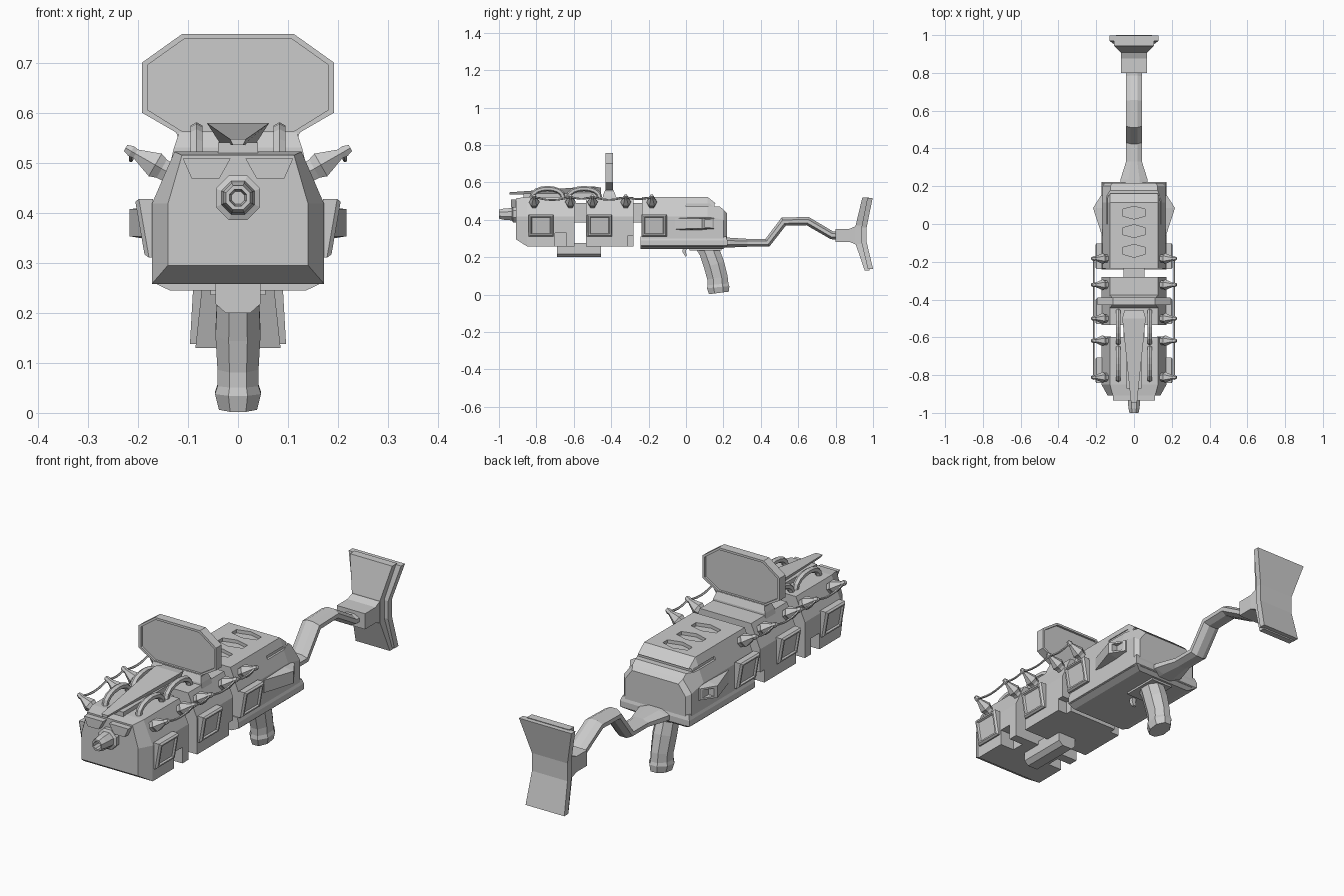
import bpy, math
from mathutils import Vector
import bmesh

if "Cube" in bpy.data.objects:
    bpy.data.objects.remove(bpy.data.objects["Cube"])


def loft(name, rings, mirror=False):
    """Skin a list of equal-length point rings and cap both ends."""
    bm = bmesh.new()
    vs = [[bm.verts.new(p) for p in r] for r in rings]
    n = len(rings[0])
    for a, b in zip(vs, vs[1:]):
        for i in range(n):
            j = (i + 1) % n
            bm.faces.new((a[i], a[j], b[j], b[i]))
    bm.faces.new(vs[0][::-1])
    bm.faces.new(vs[-1])
    bmesh.ops.recalc_face_normals(bm, faces=bm.faces)
    me = bpy.data.meshes.new(name)
    bm.to_mesh(me)
    bm.free()
    ob = bpy.data.objects.new(name, me)
    bpy.context.collection.objects.link(ob)
    if mirror:
        m = ob.modifiers.new("mirror", 'MIRROR')
        m.use_mirror_merge = False
    return ob


def box(name, x, y, z, mirror=False):
    return loft(name, [[(x[0], v, z[0]), (x[1], v, z[0]), (x[1], v, z[1]), (x[0], v, z[1])] for v in y], mirror)


def sym(y, half):
    """Ring in the xz plane from its right half, bottom to top."""
    return [(x, y, z) for x, z in half] + [(-x, y, z) for x, z in reversed(half)]


def sweep(name, path, x=0, sides=8, mirror=False):
    """Faceted tube along (y, z, half_width, half_thickness) points."""
    rings, k = [], math.cos(math.pi / sides)
    for i, (y, z, rx, rn) in enumerate(path):
        p = Vector((y, z))
        a = (p - Vector(path[i - 1][:2])).normalized() if i else None
        b = (Vector(path[i + 1][:2]) - p).normalized() if i + 1 < len(path) else a
        a = a or b
        t = (a + b).normalized()
        s = rn / max(.6, t.dot(a)) / k
        ring = []
        for q in range(sides):
            ang = (2 * q + 1) * math.pi / sides
            o = s * math.sin(ang)
            ring.append((x + rx / k * math.cos(ang), y - t.y * o, z + t.x * o))
        rings.append(ring)
    return loft(name, rings, mirror)


def cut(ob, cutter):
    cutter.hide_render = True
    cutter.hide_viewport = False
    cutter.display_type = 'WIRE'
    m = ob.modifiers.new("cut", 'BOOLEAN')
    m.operation = 'DIFFERENCE'
    m.solver = 'EXACT'
    m.object = cutter


# Body segments
def half(w=.172, b=.258, s=.418, tw=.127, t=.522):
    return [(w, b), (w, s), (tw, t)]


front = loft("front_body", [sym(-.908, half(.14, .295, .418, .112, .515)),
                            sym(-.85, half()), sym(-.597, half())])
cut(front, box("front_notch_cutter", (.1, .3), (-.70, -.64), (.2, .33), True))
mid = loft("middle_body", [sym(-.535, half()), sym(-.28, half())])
cut(mid, box("middle_notch_cutter", (.125, .3), (-.31, -.2), (.2, .315), True))
box("core_bar", (-.055, .055), (-.62, -.2), (.385, .49))
rear = loft("rear_body", [sym(-.235, half(.168)), sym(.115, half(.168)),
                          sym(.2, half(.168, .258, .40, .125, .455)),
                          sym(.218, half(.15, .258, .39, .115, .437))])
for i, y in enumerate((.06, -.038, -.142)):
    hexa = [(.062 * f, y + .034 * g) for f, g in
            ((0, 1), (1, .5), (1, -.5), (0, -1), (-1, -.5), (-1, .5))]
    cut(rear, loft(f"hex_vent_cutter_{i}", [[(a, b, z) for a, b in hexa] for z in (.507, .56)]))
cut(rear, box("side_groove_cutter", (.137, .3), (0, .3), (.472, .486), True))
cut(rear, box("back_groove_cutter", (-.14, .14), (.152, .3), (.472, .486)))
loft("rear_base_plate", [[(x, y, z) for x, y in ((-w, -.242), (w, -.242), (w, e), (-w, e))]
                         for z, w, e in ((.245, .137, .2), (.262, .172, .222), (.288, .172, .222), (.31, .165, .215))])

# Muzzle with hollow bore
loft("barrel", [[(r * math.cos(math.pi * (2 * i + 1) / 8), y, .43 + r * math.sin(math.pi * (2 * i + 1) / 8))
                 for i in range(8)]
                for y, r in ((-.85, .048), (-.925, .048), (-.93, .036), (-.975, .032),
                             (-1, .026), (-1, .018), (-.96, .014))])
loft("front_brow", [[(x, y, z) for x, z in ((.015, .508), (.11, .508), (.092, .467), (.038, .467))]
                    for y in (-.935, -.87)], True)

# Top blade and its base
loft("top_blade", [sym(-.945, [(.01, .535), (.016, .547)]),
                   sym(-.5, [(.035, .537), (.062, .579)]),
                   sym(-.455, [(.035, .537), (.05, .572)])])
box("blade_base", (-.04, .04), (-.87, -.46), (.51, .54))

# Carry hoops
for i, yc in enumerate((-.74, -.545)):
    pts = [(yc + .085 * math.cos(a), .505 + .062 * math.sin(a) ** .7, .012, .012)
           for a in [math.pi * (.02 + .96 * k / 8) for k in range(9)]]
    sweep(f"top_hoop_{i}", pts, .083, 6, True)

# Screen with recessed faces
outline = [(.112, .52), (.123, .56), (.192, .60), (.192, .70), (.112, .757)]
inner = [(.112, .563), (.12, .568), (.181, .606), (.181, .695), (.108, .747)]
loft("screen", [sym(-.42, inner), sym(-.43, inner), sym(-.43, outline),
                sym(-.39, outline), sym(-.39, inner), sym(-.40, inner)])
loft("screen_foot", [[(x, y, z) for x, y in ((-w, -.41 - d), (w, -.41 - d), (w, -.41 + d), (-w, -.41 + d))]
                     for z, w, d in ((.505, .134, .036), (.53, .128, .034), (.56, .118, .022))])

# Side spikes with wires between their tips
spike_y = (-.812, -.618, -.5, -.322, -.183)
u, w = Vector((.87, 0, .5)), Vector((-.5, 0, .87))
for i, y in enumerate(spike_y):
    rings = []
    for t, ry, rw in ((-.015, .022, .022), (.02, .022, .024), (.035, .029, .03),
                      (.08, .011, .011), (.09, .013, .013), (.103, .008, .008)):
        c = Vector((.135, y, .478)) + u * t
        rings.append([c + Vector((0, ry * math.cos(a), 0)) + w * rw * math.sin(a)
                      for a in [k * math.pi / 3 for k in range(6)]])
    loft(f"side_spike_{i}", rings, True)
    if i:
        y0 = spike_y[i - 1]
        sweep(f"side_wire_{i}", [(y0 + (y - y0) * k / 6, .523 - .09 * (y - y0) * 4 * k / 6 * (1 - k / 6), .004, .004)
                                 for k in range(7)], .214, 5, True)

# Side panels, leaning in at the bottom
for i, yc in enumerate((-.775, -.462, -.17)):
    rings = []
    for d, s in ((.16, .064), (.188, .064), (.196, .057), (.196, .05), (.188, .046)):
        rings.append([(d + .16 * b * s, yc + a * s * 1.05, .369 + b * s * .92)
                      for a, b in ((-1, -1), (1, -1), (1, 1), (-1, 1))])
    loft(f"side_panel_{i}", rings, True)

# Rear side vents
vent = loft("rear_vent", [[(x0, y, .38 - h), (x1, y, .38 - h * .75), (x1, y, .38 + h * .75), (x0, y, .38 + h)]
                          for y, x0, x1, h in ((-.06, .15, .17, .038), (.085, .15, .217, .036), (.15, .15, .175, .034))], True)
cut(vent, box("vent_cutter", (.18, .3), (.098, .2), (.362, .398), True))

# Under-rail, grip and trigger
loft("under_rail", [sym(y, [(.025, .2), (.045, .218), (.045, .275)]) for y in (-.69, -.455)])
box("rail_mount", (-.045, .045), (-.69, -.61), (.24, .3))
sweep("grip", [(.112, .265, .04, .062), (.125, .23, .042, .055), (.15, .16, .045, .056), (.168, .09, .041, .055),
               (.171, .055, .041, .056), (.172, .04, .046, .06), (.176, .009, .038, .054)])
box("grip_mount", (-.055, .055), (.02, .19), (.236, .26))
sweep("trigger", [(-.005, .255, .01, .01), (-.01, .23, .01, .009), (.0, .205, .008, .004)], sides=4)

# Stock arm, joint and butt
sweep("stock_arm", [(.19, .278, .075, .028), (.235, .278, .072, .026), (.33, .277, .042, .021), (.435, .277, .042, .021),
                    (.522, .39, .042, .022), (.65, .393, .042, .022), (.78, .317, .042, .021), (.83, .316, .042, .021)])
loft("stock_joint", [sym(y, [(x, .317 - h), (x, .317 + h)])
                     for y, x, h in ((.80, .07, .035), (.875, .07, .035), (.91, .068, .05), (.94, .068, .05))])
for name, rows in (("butt_frame", ((.52, .943, .978, .105), (.37, .907, .945, .07), (.27, .907, .945, .07), (.13, .955, .982, .085))),
                   ("butt_pad", ((.517, .97, .998, .13), (.36, .938, .966, .088), (.28, .938, .966, .088), (.138, .972, 1.0, .096)))):
    loft(name, [[(-h, a, z), (h, a, z), (h, b, z), (-h, b, z)] for z, a, b, h in rows])
